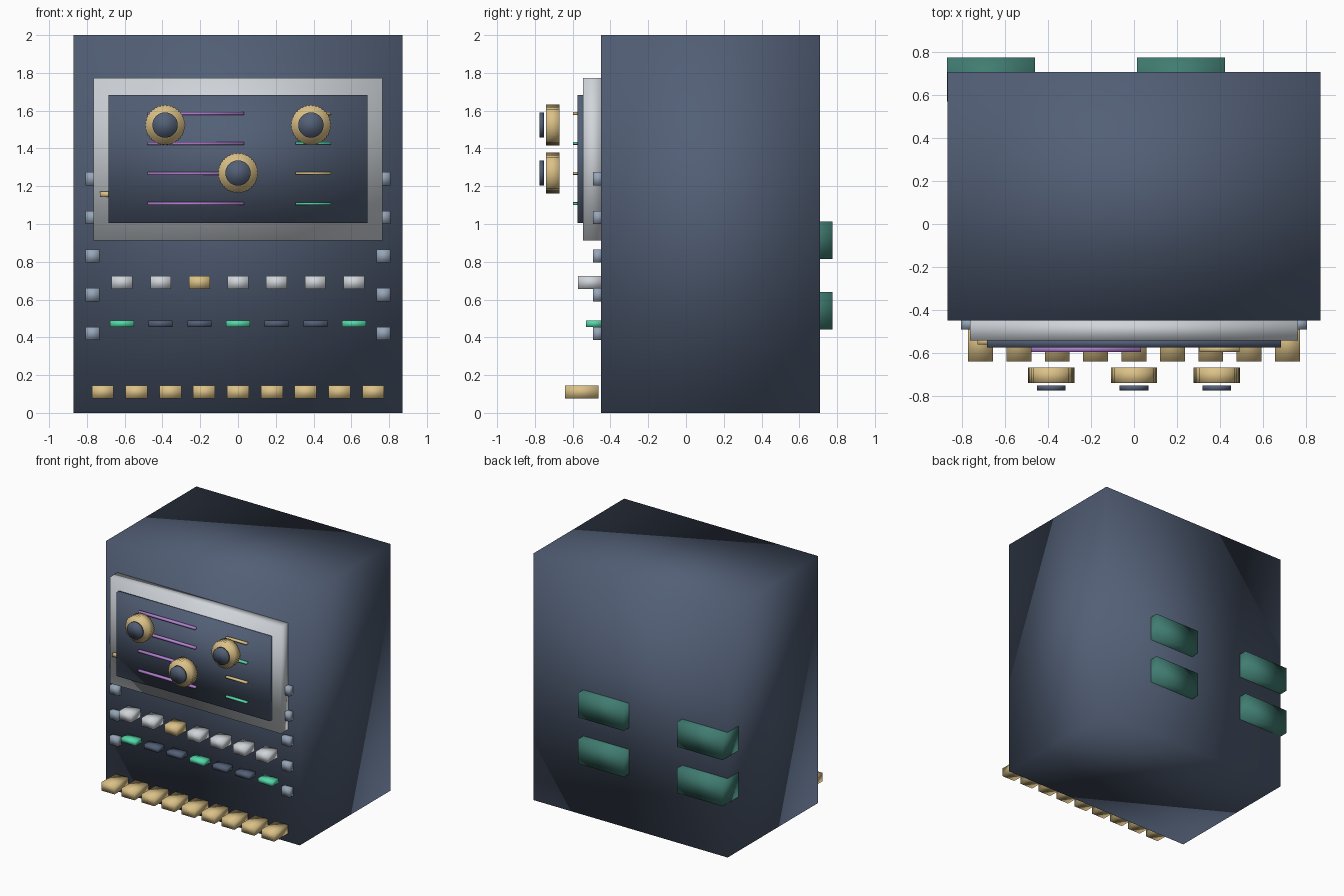
import bpy
import bmesh
from math import cos, sin, pi

old = bpy.data.objects.get("Cube")
if old:
    bpy.data.objects.remove(old, do_unlink=True)


def material(name, rgb):
    """Flat colour given as display values, stored as linear ones."""
    linear = [((c / 255 + 0.055) / 1.055) ** 2.4 for c in rgb] + [1.0]
    mat = bpy.data.materials.new(name)
    mat.use_nodes = True
    mat.diffuse_color = linear
    bsdf = mat.node_tree.nodes["Principled BSDF"]
    bsdf.inputs["Base Color"].default_value = linear
    bsdf.inputs["Roughness"].default_value = 0.6
    return mat


navy = material("navy", (82, 95, 118))
silver = material("silver", (208, 213, 218))
gold = material("gold", (219, 193, 135))
green = material("mint green", (84, 215, 168))
teal = material("teal", (64, 124, 113))
purple = material("purple", (178, 128, 208))
steel = material("steel blue", (150, 165, 184))


def finish(bm, name, mat):
    bmesh.ops.recalc_face_normals(bm, faces=bm.faces)
    for face in bm.faces:
        face.smooth = True
    mesh = bpy.data.meshes.new(name)
    bm.to_mesh(mesh)
    bm.free()
    mesh.materials.append(mat)
    obj = bpy.data.objects.new(name, mesh)
    bpy.context.collection.objects.link(obj)
    return obj


def box(name, mat, x, y, z):
    """Softly shaded box between the (low, high) limits on each axis."""
    bm = bmesh.new()
    bmesh.ops.create_cube(bm, size=1)
    for v in bm.verts:
        v.co = [lim[int(c > 0)] for lim, c in zip((x, y, z), v.co)]
    return finish(bm, name, mat)


def around(centre, size):
    return centre - size / 2, centre + size / 2


def disc(name, mat, x, z, y, radius, sides, notch=0.0):
    """Disc facing the front; every second rim point is notched inward."""
    bm = bmesh.new()
    rim = []
    for i in range(sides):
        r = radius - notch * (i % 2)
        a = 2 * pi * i / sides
        rim.append(bm.verts.new((x + r * cos(a), y[0], z + r * sin(a))))
    face = bm.faces.new(rim)
    extruded = bmesh.ops.extrude_face_region(bm, geom=[face], use_keep_orig=True)
    for item in extruded["geom"]:
        if isinstance(item, bmesh.types.BMVert):
            item.co.y = y[1]
    return finish(bm, name, mat)


# Cabinet, screen frame and screen
box("cabinet", navy, (-0.87, 0.87), (-0.451, 0.709), (0, 2))
box("screen_frame", silver, (-0.765, 0.765), (-0.544, -0.44), (0.912, 1.774))
box("screen", navy, (-0.686, 0.686), (-0.575, -0.535), (1.004, 1.683))
box("side_tab", gold, (-0.73, -0.65), (-0.562, -0.535), (1.143, 1.172))

# Display lines in two columns
for i, z in enumerate((1.585, 1.427, 1.268, 1.108)):
    box(f"long_line_{i + 1}", purple, (-0.48, 0.032), (-0.597, -0.57), around(z, 0.016))
    box(f"short_line_{i + 1}", (gold, green)[i % 2], (0.305, 0.492),
        (-0.597, -0.57), around(z, 0.014))

# Knurled dials with dark caps
for i, (x, z) in enumerate(((-0.386, 1.524), (0.386, 1.524), (0, 1.27))):
    disc(f"dial_{i + 1}", gold, x, z, (-0.742, -0.67), 0.108, 72, 0.006)
    disc(f"dial_cap_{i + 1}", navy, x, z, (-0.776, -0.753), 0.067, 32)

# Square studs down both sides
for i in range(5):
    z = 1.24 - 0.205 * i
    for side, sign in (("left", 1), ("right", -1)):
        box(f"{side}_stud_{i + 1}", steel, around(sign * 0.77, 0.074),
            (-0.492, -0.44), around(z, 0.07))

# Row of push buttons above a row of indicator lamps
for i in range(7):
    x = (i - 3) * 0.2045
    box(f"button_{i + 1}", gold if i == 2 else silver, around(x, 0.11),
        (-0.572, -0.44), around(0.69, 0.068))
    box(f"lamp_{i + 1}", green if i % 3 == 0 else navy, around(x, 0.127),
        (-0.53, -0.44), around(0.472, 0.036))

# Row of keys along the bottom
for i in range(9):
    box(f"key_{i + 1}", gold, around((i - 4) * 0.179, 0.116),
        (-0.641, -0.463), around(0.111, 0.069))

# Two by two panels on the back
for column, x in (("right", (-0.871, -0.462)), ("left", (0.014, 0.424))):
    for row, z in (("upper", 0.914), ("lower", 0.54)):
        box(f"{row}_{column}_back_panel", teal, x, (0.57, 0.776), around(z, 0.199))
